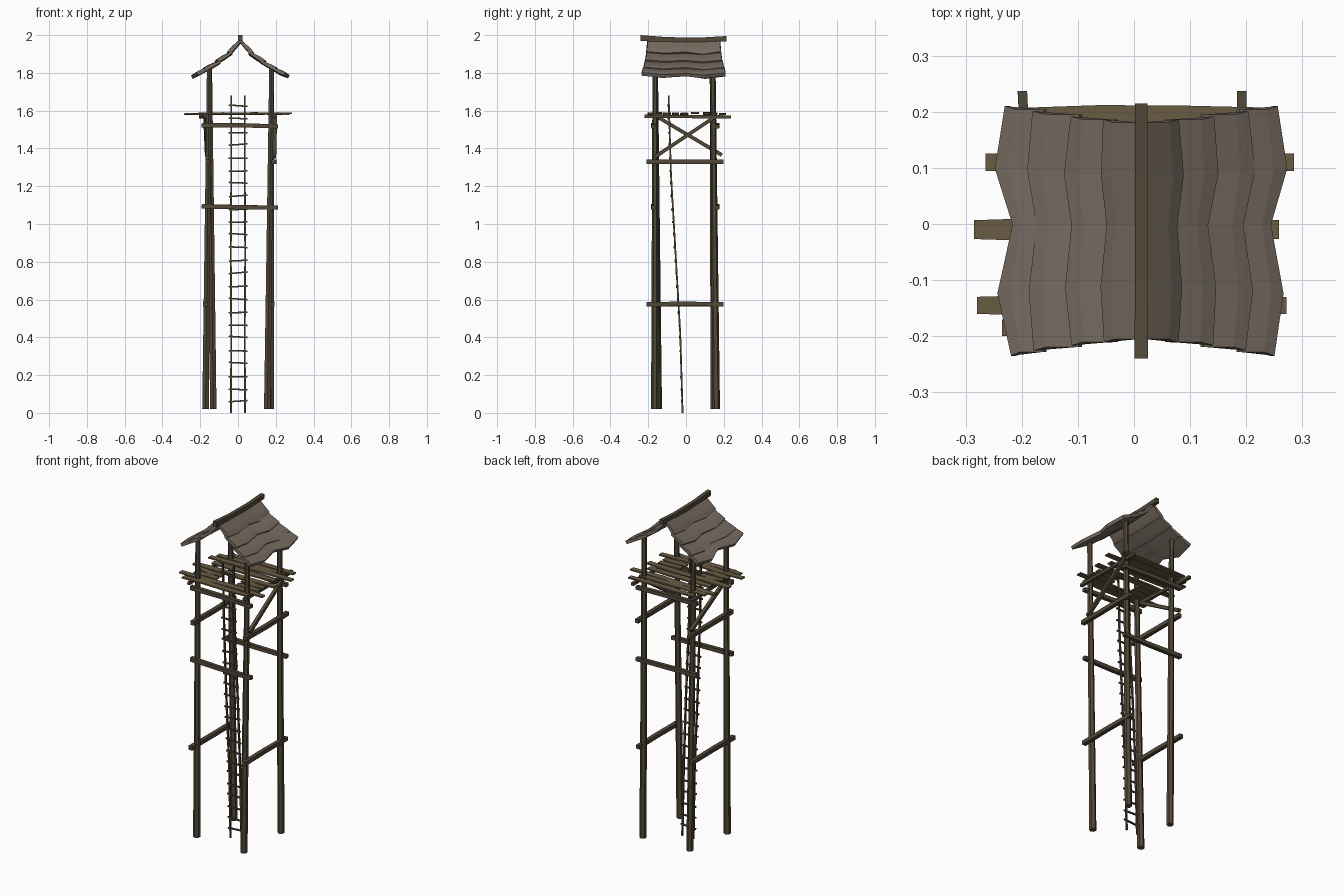
import bpy, bmesh, math, random
from mathutils import Vector

if "Cube" in bpy.data.objects:
    bpy.data.objects.remove(bpy.data.objects["Cube"])

random.seed(4)


def material(name, rgb):
    m = bpy.data.materials.new(name)
    m.diffuse_color = (*rgb, 1)
    m.use_nodes = True
    m.node_tree.nodes["Principled BSDF"].inputs["Base Color"].default_value = m.diffuse_color
    return m


DARK = material("dark_wood", (0.085, 0.065, 0.04))
PLANK = material("plank_wood", (0.14, 0.105, 0.055))
ROOF = material("weathered_roof", (0.18, 0.145, 0.115))


def finish(name, bm, mat):
    bmesh.ops.recalc_face_normals(bm, faces=bm.faces[:])
    me = bpy.data.meshes.new(name)
    bm.to_mesh(me)
    bm.free()
    me.materials.append(mat)
    ob = bpy.data.objects.new(name, me)
    bpy.context.collection.objects.link(ob)
    return ob


def loft(bm, rings):
    """Skin a list of closed rings and cap both ends."""
    vs = [[bm.verts.new(p) for p in r] for r in rings]
    n = len(vs[0])
    for a, b in zip(vs, vs[1:]):
        for i in range(n):
            bm.faces.new((a[i], a[(i + 1) % n], b[(i + 1) % n], b[i]))
    bm.faces.new(vs[0])
    bm.faces.new(vs[-1])


def beam(bm, points, radii, sides=6, flat=1.0):
    """Faceted pole through points; flat squashes the cross-section height."""
    pts = [Vector(p) for p in points]
    d = (pts[-1] - pts[0]).normalized()
    ref = Vector((0, 1, 0)) if abs(d.z) > 0.9 else Vector((0, 0, 1))
    u = d.cross(ref).normalized()
    w = u.cross(d)
    rings = []
    for p, r in zip(pts, radii):
        ring = []
        for i in range(sides):
            a = 2 * math.pi * (i + 0.5) / sides
            ring.append(p + u * r * math.cos(a) + w * r * flat * math.sin(a))
        rings.append(ring)
    loft(bm, rings)


def pole(name, a, b, r0, r1, sides=6, wobble=0.0, mat=DARK):
    a, b = Vector(a), Vector(b)
    j = Vector([random.uniform(-wobble, wobble) for _ in range(3)])
    bm = bmesh.new()
    beam(bm, [a, a.lerp(b, 0.5) + j, b], [r0, (r0 + r1) / 2, r1], sides)
    return finish(name, bm, mat)


# Four leaning corner posts
for name, foot, top in (
        ("front_left_post", (-0.172, -0.147), (-0.152, -0.163)),
        ("front_right_post", (0.155, -0.165), (0.178, -0.163)),
        ("back_left_post", (-0.131, 0.150), (-0.150, 0.140)),
        ("back_right_post", (0.174, 0.160), (0.178, 0.142))):
    pole(name, (*foot, 0.02), (*top, 1.835), 0.020, 0.0145)

# Horizontal ties between the posts
for side, y in (("front", -0.172), ("back", 0.165)):
    for level, z in (("lower", 1.09), ("upper", 1.52)):
        pole(f"{side}_{level}_tie", (-0.192, y, z + 0.004), (0.212, y, z - 0.003),
             0.017, 0.015, 4, 0.003)
for side, x0, x1 in (("left", -0.172, -0.160), ("right", 0.182, 0.19)):
    for level, z, x in (("lower", 0.575, x0), ("upper", 1.33, x1)):
        pole(f"{side}_{level}_tie", (x, -0.208, z), (x, 0.198, z), 0.017, 0.016, 4, 0.003)

# Diagonal braces, one on each side
pole("left_brace", (-0.165, 0.19, 1.365), (-0.175, -0.165, 1.575), 0.014, 0.013, 4)
pole("right_brace", (0.192, -0.165, 1.355), (0.198, 0.165, 1.575), 0.014, 0.013, 4)

# Joists carrying the platform
pole("left_joist", (-0.175, -0.22, 1.570), (-0.199, 0.237, 1.567), 0.012, 0.012, 4)
pole("right_joist", (0.192, -0.22, 1.570), (0.192, 0.237, 1.567), 0.012, 0.012, 4)


def plank(name, x0, x1, y, w):
    """Thin tapered board with a slightly bowed middle."""
    rings = []
    for t, k in ((0, 0.8), (0.3, 1.05), (0.65, 1.0), (1, 0.8)):
        x = x0 + (x1 - x0) * t
        h = w * k / 2
        z = 1.584 + random.uniform(-0.004, 0.004)
        rings.append([(x, y - h, z - 0.004), (x, y + h, z - 0.004),
                      (x, y + h, z + 0.004), (x, y - h, z + 0.004)])
    bm = bmesh.new()
    loft(bm, rings)
    finish(name, bm, PLANK)


# Platform planks with an opening for the ladder
for i, (x0, x1, y, w) in enumerate((
        (-0.235, 0.20, -0.185, 0.036), (-0.280, 0.272, -0.145, 0.038),
        (-0.215, -0.065, -0.100, 0.040), (0.065, 0.215, -0.100, 0.040),
        (-0.21, -0.065, -0.055, 0.036), (0.065, 0.215, -0.055, 0.036),
        (-0.285, 0.258, -0.010, 0.042), (-0.20, 0.215, 0.048, 0.040),
        (-0.265, 0.285, 0.110, 0.038), (-0.237, 0.20, 0.148, 0.036),
        (-0.19, 0.24, 0.193, 0.036))):
    plank(f"platform_plank_{i + 1}", x0, x1, y, w)


# Ladder in a gentle bow
def ladder_y(z):
    t = z / 1.68
    return -0.018 - 0.074 * t + 0.006 * math.sin(math.pi * t * 2)


for side, s in (("left", -1), ("right", 1)):
    bm = bmesh.new()
    zs = [0, 0.42, 0.84, 1.26, 1.68]
    beam(bm, [(s * x, ladder_y(z), z) for x, z in zip((0.037, 0.036, 0.038, 0.036, 0.036), zs)],
         [0.0065] * 5, 4)
    finish(f"ladder_{side}_rail", bm, DARK)
bm = bmesh.new()
for i in range(24):
    z = 0.06 + i * 0.068
    y = ladder_y(z) - 0.004
    beam(bm, [(-0.049, y, z + random.uniform(-0.006, 0.006)),
              (0.050, y, z + random.uniform(-0.006, 0.006))], [0.0058, 0.0058], 4)
finish("ladder_rungs", bm, DARK)

# Roof boards: overlapping rows, (inner x, z, outer x, z, half length) from ridge to eave
ROWS = ((0.000, 1.968, 0.062, 1.903, 0.193), (0.045, 1.905, 0.126, 1.857, 0.198),
        (0.108, 1.858, 0.190, 1.817, 0.207), (0.172, 1.822, 0.244, 1.787, 0.216))
EDGE = (-0.010, 0.006, -0.016, 0.012, -0.006)
STATIONS = (-1, -0.5, 0.05, 0.5, 1)
CX, CY = 0.013, -0.012
for side, s in (("left", -1), ("right", 1)):
    for n, (xa, za, xb, zb, half) in enumerate(ROWS):
        d = Vector((xb - xa, 0, zb - za)).normalized()
        up = Vector((-d.z, 0, d.x))
        rings = []
        for t, e in zip(STATIONS, EDGE):
            j = e * (1.4 if n == 3 else 0.6) + random.uniform(-0.004, 0.004)
            lift = 0.006 * t * t - 0.003 + random.uniform(-0.002, 0.002)
            a = Vector((xa, 0, za + lift))
            b = Vector((xb, 0, zb + lift)) + d * j
            y = CY + half * t
            ring = [a - up * 0.006, a + up * 0.006,
                    a.lerp(b, 0.7) + up * 0.011, b + up * 0.009,
                    b - up * 0.010, a.lerp(b, 0.6) - up * 0.010]
            # outer edge runs a little longer than the inner one
            rings.append([(CX + s * p.x, y * (1.03 if k in (3, 4) else 1), p.z)
                          for k, p in enumerate(ring)])
        bm = bmesh.new()
        loft(bm, rings)
        finish(f"{side}_roof_board_{n + 1}", bm, ROOF)

# Ridge beam with raised ends
bm = bmesh.new()
beam(bm, [(CX, -0.24, 1.985), (CX, -0.1, 1.975), (CX, 0.08, 1.973), (CX, 0.215, 1.981)],
     [0.017, 0.016, 0.016, 0.016], 4, 1.25)
finish("ridge_beam", bm, DARK)
